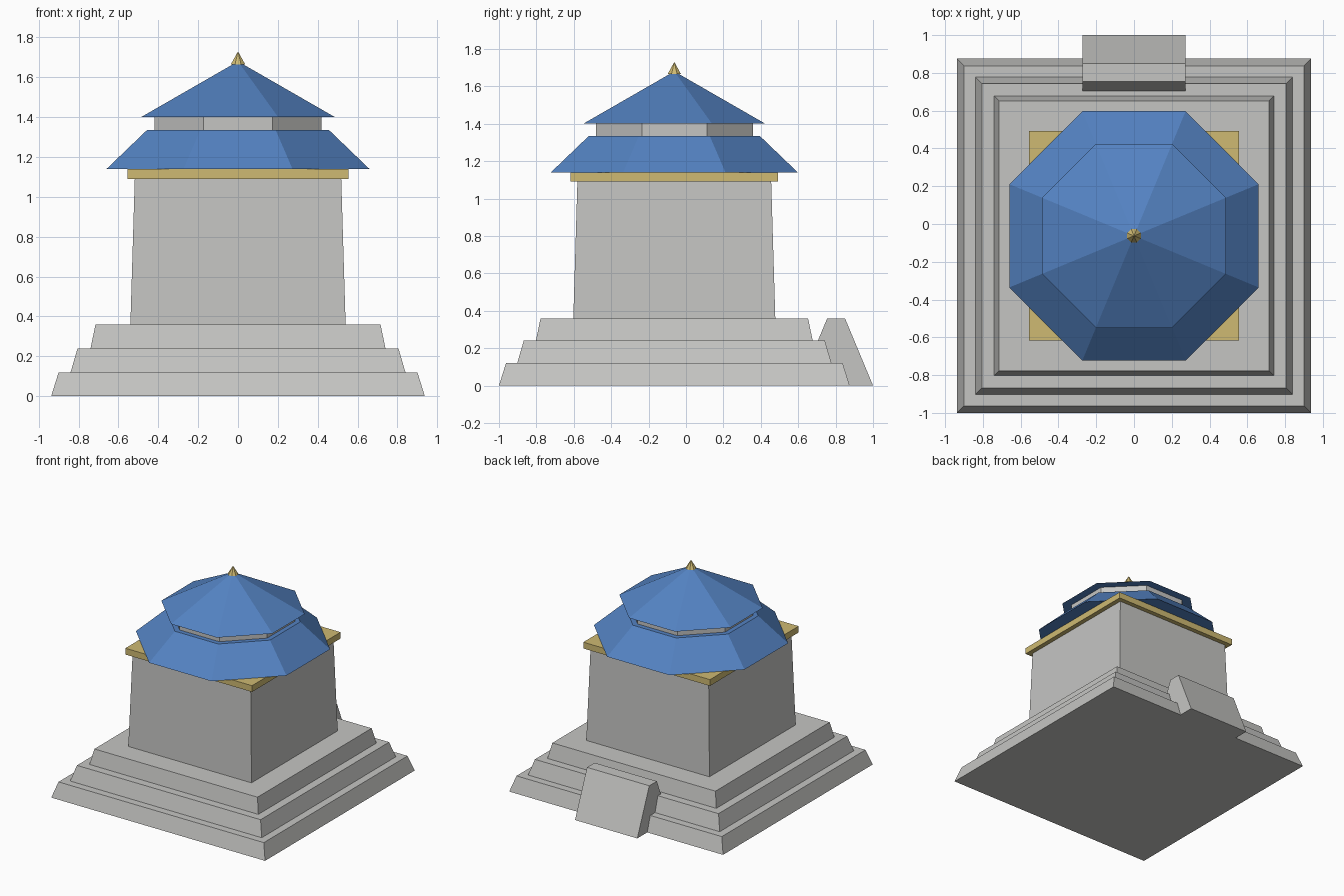
import bpy, bmesh, math

if "Cube" in bpy.data.objects:
    bpy.data.objects.remove(bpy.data.objects["Cube"])

CY = -0.0625          # centre line of the tower in y
SQ, OCT = 4, 8


def material(name, rgb):
    m = bpy.data.materials.new(name)
    m.diffuse_color = (*rgb, 1)
    m.use_nodes = True
    m.node_tree.nodes["Principled BSDF"].inputs["Base Color"].default_value = m.diffuse_color
    return m


STONE = material("grey stone", (0.56, 0.56, 0.545))
BLUE = material("blue roof", (0.088, 0.225, 0.54))
GOLD = material("gold trim", (0.62, 0.49, 0.17))


def finish(name, bm, mat):
    bmesh.ops.recalc_face_normals(bm, faces=bm.faces)
    me = bpy.data.meshes.new(name)
    bm.to_mesh(me)
    bm.free()
    me.materials.append(mat)
    bpy.context.collection.objects.link(bpy.data.objects.new(name, me))


def frustum(name, sides, a0, a1, z0, z1, mat):
    """Tapered prism; a0 and a1 are centre-to-flat distances, a1 = 0 gives a point."""
    bm = bmesh.new()

    def ring(a, z):
        r = a / math.cos(math.pi / sides)
        return [bm.verts.new((r * math.cos((i + .5) * math.tau / sides),
                              CY + r * math.sin((i + .5) * math.tau / sides), z))
                for i in range(sides)]

    low = ring(a0, z0)
    bm.faces.new(low)
    if a1:
        high = ring(a1, z1)
        bm.faces.new(high)
    else:
        high = [bm.verts.new((0, CY, z1))] * sides
    for i in range(sides):
        j = (i + 1) % sides
        bm.faces.new([low[i], low[j], high[j]] + ([high[i]] if a1 else []))
    finish(name, bm, mat)


# Stepped base
for n, (a0, a1) in enumerate([(.9375, .90), (.84, .805), (.74, .715)]):
    frustum(f"base_step_{n + 1}", SQ, a0, a1, .12 * n, .12 * (n + 1), STONE)

# Tower walls and cornice
frustum("tower_walls", SQ, .54, .518, .36, 1.09, STONE)
frustum("cornice", SQ, .555, .555, 1.09, 1.14, GOLD)

# Two-tier octagonal roof with a drum between
frustum("lower_roof", OCT, .66, .457, 1.14, 1.335, BLUE)
frustum("roof_drum", OCT, .42, .42, 1.335, 1.40, STONE)
frustum("upper_roof", OCT, .487, 0, 1.40, 1.68, BLUE)
frustum("finial", OCT, .036, 0, 1.665, 1.73, GOLD)

# Sloped entrance block at the back
bm = bmesh.new()
profile = [(.605, 0), (1.0, 0), (.85, .36), (.755, .36)]
face = bm.faces.new([bm.verts.new((-.273, y, z)) for y, z in profile])
ext = bmesh.ops.extrude_face_region(bm, geom=[face])
bmesh.ops.translate(bm, vec=(.546, 0, 0),
                    verts=[v for v in ext["geom"] if isinstance(v, bmesh.types.BMVert)])
finish("entrance_block", bm, STONE)
